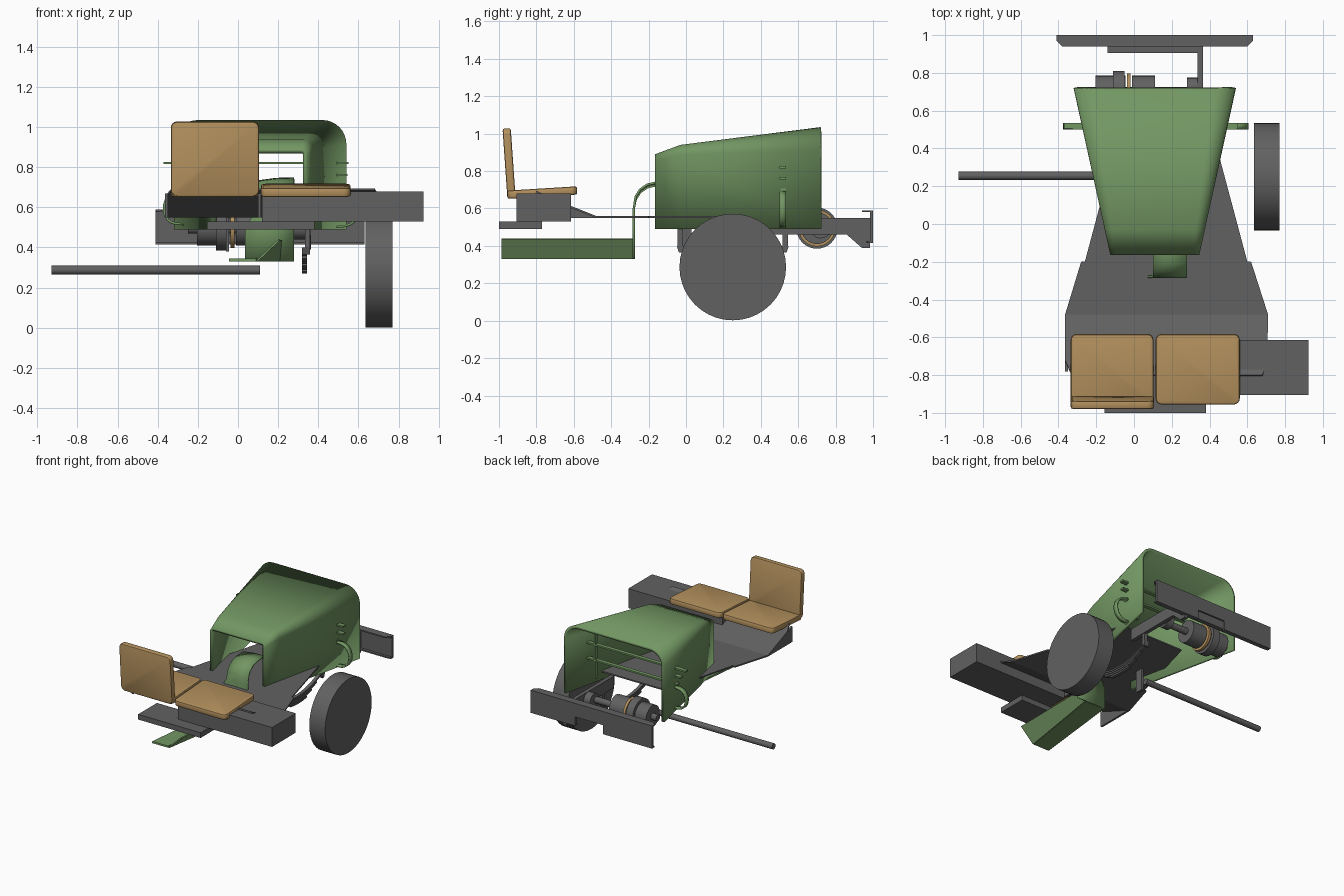
import bpy, bmesh, math
from mathutils import Matrix, Vector

cube = bpy.data.objects.get("Cube")
if cube:
    bpy.data.objects.remove(cube, do_unlink=True)


def material(name, rgb):
    m = bpy.data.materials.new(name)
    m.use_nodes = True
    m.diffuse_color = (*rgb, 1)
    m.node_tree.nodes["Principled BSDF"].inputs["Base Color"].default_value = (*rgb, 1)
    return m


GREEN = material("leaf green", (.17, .31, .125))
GREY = material("dark grey", (.12, .12, .12))
TAN = material("tan leather", (.45, .28, .11))


def finish(name, bm, mat, smooth=False):
    me = bpy.data.meshes.new(name)
    bm.to_mesh(me)
    bm.free()
    ob = bpy.data.objects.new(name, me)
    bpy.context.collection.objects.link(ob)
    me.materials.append(mat)
    if smooth:
        bpy.ops.object.select_all(action='DESELECT')
        ob.select_set(True)
        bpy.context.view_layer.objects.active = ob
        bpy.ops.object.shade_smooth_by_angle(angle=math.radians(35))
    return ob


def box(name, xs, ys, zs, mat, bevel=0, tilt=0):
    """Box from x, y and z ranges, tilted about x by degrees."""
    bm = bmesh.new()
    size = [r[1] - r[0] for r in (xs, ys, zs)]
    mid = Vector([(r[0] + r[1]) / 2 for r in (xs, ys, zs)])
    bmesh.ops.create_cube(bm, size=1, matrix=Matrix.Diagonal((*size, 1)))
    if bevel:
        thin = min(range(3), key=lambda a: size[a])
        corner = [e for e in bm.edges
                  if abs((e.verts[0].co - e.verts[1].co)[thin]) > 1e-4]
        bmesh.ops.bevel(bm, geom=corner, offset=bevel * 2, segments=4, profile=.5, affect='EDGES')
        rim = [e for e in bm.edges if e.calc_face_angle(0) > 1]
        bmesh.ops.bevel(bm, geom=rim, offset=bevel * .6, segments=2, profile=.5, affect='EDGES')
    bm.transform(Matrix.Translation(mid) @ Matrix.Rotation(math.radians(tilt), 4, 'X'))
    return finish(name, bm, mat, bool(bevel))


def prism(name, pts, axis, lo, hi, mat):
    """Extrude a flat outline along one axis."""
    bm = bmesh.new()

    def place(p, t):
        c = list(p)
        c.insert(axis, t)
        return bm.verts.new(c)
    f = bm.faces.new([place(p, lo) for p in pts])
    up = Vector([hi - lo if a == axis else 0 for a in range(3)])
    new = bmesh.ops.extrude_face_region(bm, geom=[f])["geom"]
    bmesh.ops.translate(bm, vec=up, verts=[v for v in new if isinstance(v, bmesh.types.BMVert)])
    bmesh.ops.recalc_face_normals(bm, faces=bm.faces)
    return finish(name, bm, mat)


def cylinder(name, x0, x1, y, z, r, mat, sides=32):
    bm = bmesh.new()
    bmesh.ops.create_cone(bm, cap_ends=True, segments=sides, radius1=r, radius2=r, depth=x1 - x0)
    bm.transform(Matrix.Translation(((x0 + x1) / 2, y, z)) @ Matrix.Rotation(math.pi / 2, 4, 'Y'))
    return finish(name, bm, mat, True)


def sheet(name, rows, mat, thick, smooth=False):
    """Skin rows of points and give the skin a thickness."""
    bm = bmesh.new()
    g = [[bm.verts.new(p) for p in row] for row in rows]
    for a, b in zip(g, g[1:]):
        for j in range(len(a) - 1):
            bm.faces.new((a[j], a[j + 1], b[j + 1], b[j]))
    ob = finish(name, bm, mat, smooth)
    mod = ob.modifiers.new("thickness", 'SOLIDIFY')
    mod.thickness = thick
    mod.offset = -1
    return ob


# Tapered hood, open at both ends and underneath
MID = .11


def hood_row(y, half, top, r):
    arc = []
    for k in range(9):
        a = math.pi / 2 * k / 8
        arc.append((half - r + r * math.sin(a), top - r + r * math.cos(a)))
    right = arc + [(half, .49)]
    left = [(-x, z) for x, z in reversed(right)]
    return [(MID + x, y, z) for x, z in left + right]


sheet("hood", [hood_row(-.165, .235, .89, .03), hood_row(-.03, .265, .94, .05),
               hood_row(.72, .43, 1.035, .12)], GREEN, .022, True)

# Curved panel rising into the hood
path = [(-.285, .33), (-.285, .5), (-.285, .6), (-.275, .65), (-.25, .69),
        (-.21, .718), (-.16, .73), (-.08, .735)]
sheet("curved_panel", [[(.035 if z < .55 else .1, y, z), (.19, y, z + (.012 if z > .6 else 0)),
                        (.28, y, z + (.015 if z > .6 else 0))] for y, z in path], GREEN, .012, True)

# Foot rest with one leaning side
sheet("foot_rest", [[(-.045, -.985, .345), (.09, -.985, .345)],
                    [(.035, -.285, .345), (.2, -.285, .345)]], GREEN, .014)
sheet("foot_rest_side", [[(.09, -.985, .335), (.2, -.985, .44)],
                         [(.2, -.285, .335), (.21, -.285, .44)]], GREEN, .01)

# Floor plate, bent upward under the seats
floor = [(-.8, -.33, .68, .695), (-.72, -.365, .705, .655), (-.48, -.365, .71, .56),
         (-.2, -.28, .62, .56), (-.199, -.26, .6, .56), (.4, -.1, .44, .56)]
sheet("floor_plate", [[(a, y, z), (b, y, z)] for y, a, b, z in floor], GREY, .01)
for i, x in enumerate((-.365, .1)):
    prism(f"seat_support_{i}", [(-.78, .55), (-.48, .55), (-.78, .67)], 0, x, x + .015, GREY)

# Front box and step
box("front_box", (.12, .925), (-.905, -.615), (.53, .68), GREY)
box("front_step", (-.155, .38), (-1, -.77), (.49, .53), GREY)

# Seats
box("left_cushion", (.115, .56), (-.955, -.582), (.663, .707), TAN, .016, 3.5)
box("right_cushion", (-.335, .103), (-.955, -.582), (.663, .707), TAN, .016, 3.5)
box("seat_back", (-.335, .105), (-.968, -.924), (.655, 1.028), TAN, .016, 4)

# Wheel and axle rod
cylinder("wheel", .635, .77, .25, .287, .285, GREY, 40)
cylinder("axle_rod", -.93, .11, .255, .287, .022, GREY, 16)

# Leaf spring: stacked leaves, shorter ones below
for i in range(4):
    span = .28 - .06 * i
    rows = []
    for k in range(13):
        t = (k / 6 - 1) * span
        z = .33 - .016 * i + .9 * t * t
        rows.append([(.32, .25 + t, z), (.345, .25 + t, z)])
    sheet(f"spring_leaf_{i}", rows, GREY, .012)
for i, y in enumerate((-.03, .53)):
    prism(f"spring_hanger_{i}", [(y - .02, .4), (y + .02, .4), (y + .008, .365), (y - .008, .365)],
          0, .32, .36, GREY)
    box(f"spring_mount_{i}", (.335, .36), (y - .015, y + .015), (.39, .55), GREY)
box("short_bracket", (-.06, -.045), (-.03, .03), (.38, .55), GREY)

# Rear arm, cross bar and bumper
prism("rear_arm", [(.4, .55), (.985, .55), (.985, .39), (.94, .39), (.86, .46), (.4, .46)],
      0, .335, .365, GREY)
box("cross_bar", (-.14, .365), (.905, .94), (.46, .545), GREY)
prism("bumper", [(-.41, .59), (.63, .59), (.63, .415), (.25, .415), (.25, .485), (.01, .485),
                 (.01, .415), (-.41, .415)], 1, .985, 1, GREY)
for name, z in (("bumper_top_lip", .58), ("bumper_low_lip", .415)):
    back = .94 if z > .5 else .965
    spans = [(-.41, .63)] if z > .5 else [(-.41, .01), (.25, .63)]
    for a, b in spans:
        prism(name, [(a, 1), (b, 1), (b, .97), (b - .03, back), (a + .03, back), (a, .97)],
              2, z, z + .01, GREY)

# Rear drum with rings
cylinder("drum", -.205, -.045, .7, .495, .085, GREY)
cylinder("drum_end", -.01, .11, .7, .495, .085, GREY)
cylinder("drum_shaft", -.25, .34, .7, .495, .025, GREY, 16)
cylinder("drum_flange", -.11, -.05, .7, .495, .11, GREY)
cylinder("drum_ring", -.038, -.018, .7, .495, .098, TAN)
cylinder("shaft_collar", .28, .335, .72, .495, .055, GREY, 20)

# Bars through the hood, studs and side handles
box("upper_bar", (-.37, .55), (.505, .535), (.815, .827), GREEN)
box("lower_bar", (-.3, .5), (.505, .535), (.695, .707), GREEN)
box("upright_bar", (.4, .415), (.505, .535), (.56, .9), GREEN)
for side, word in ((-1, "right"), (1, "left")):
    wall = .375
    ends = sorted((MID + side * wall, MID + side * (wall + .06)))
    for z in (.755, .815):
        box(f"{word}_stud", ends, (.5, .535), (z, z + .012), GREEN)
    rows = []
    for k in range(13):
        a = math.pi * k / 12
        x = MID + side * (wall + .11 * math.sin(a) ** .6)
        z = .595 + .085 * math.cos(a)
        rows.append([(x, .5, z), (x, .535, z)])
    sheet(f"{word}_handle", rows, GREEN, .012, True)
